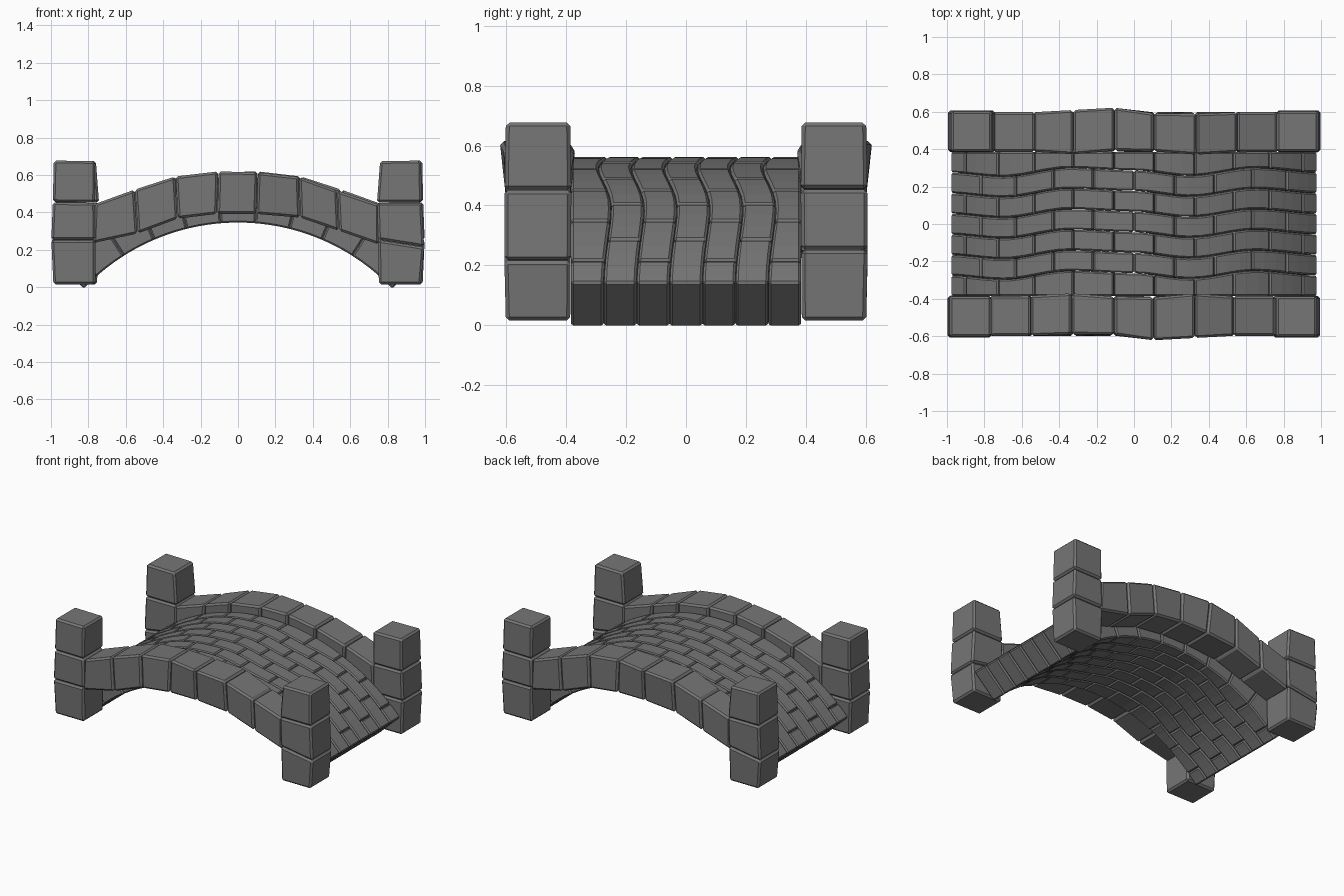
import bpy, bmesh, math
from mathutils import Vector

if "Cube" in bpy.data.objects:
    bpy.data.objects.remove(bpy.data.objects["Cube"])

grey = bpy.data.materials.new("dark_stone")
grey.diffuse_color = (.18, .18, .18, 1)
grey.use_nodes = True
grey.node_tree.nodes["Principled BSDF"].inputs["Base Color"].default_value = grey.diffuse_color


def stones(name, blocks, gap, bevel):
    """Each block is a list of 4-point sections, lofted, capped and bevelled."""
    bm = bmesh.new()
    for block in blocks:
        secs = [[Vector(p) for p in sec] for sec in block]
        # pull the end sections in so neighbouring stones leave a joint
        first = [p + (q - p).normalized() * gap / 2 for p, q in zip(secs[0], secs[1])]
        last = [p + (q - p).normalized() * gap / 2 for p, q in zip(secs[-1], secs[-2])]
        secs[0], secs[-1] = first, last
        rings = [[bm.verts.new(p) for p in sec] for sec in secs]
        bm.faces.new(rings[0][::-1])
        bm.faces.new(rings[-1])
        for a, b in zip(rings, rings[1:]):
            for i in range(4):
                j = (i + 1) % 4
                bm.faces.new((a[i], a[j], b[j], b[i]))
    bmesh.ops.recalc_face_normals(bm, faces=bm.faces)
    me = bpy.data.meshes.new(name)
    bm.to_mesh(me)
    bm.free()
    me.materials.append(grey)
    ob = bpy.data.objects.new(name, me)
    bpy.context.collection.objects.link(ob)
    mod = ob.modifiers.new("chipped_edges", 'BEVEL')
    mod.width, mod.segments = bevel, 1
    mod.limit_method, mod.angle_limit = 'ANGLE', math.radians(40)
    return ob


def steps(chain):
    return list(zip(chain, chain[1:]))


def turned(chain):
    """The back side is the front side turned half a circle about z."""
    return [[(-x, -y, z) for x, y, z in sec] for sec in chain]


# Corner posts: x left, z left, x right, z right, outer y, inner y per joint
left_post = [(-.987, .014, -.763, .014, -.602, -.387), (-.998, .252, -.763, .252, -.607, -.385),
             (-.990, .455, -.765, .452, -.606, -.383), (-.985, .678, -.763, .675, -.602, -.387)]
right_post = [(.753, .014, .978, .014, -.602, -.387), (.750, .254, .995, .215, -.607, -.385),
              (.743, .452, .983, .452, -.606, -.383), (.760, .675, .978, .678, -.602, -.387)]


def post_chain(rows):
    return [[(xl, yo, zl), (xr, yo, zr), (xr, yi, zr), (xl, yi, zl)]
            for xl, zl, xr, zr, yo, yi in rows]


for side, rows in (("left", left_post), ("right", right_post)):
    other = "right" if side == "left" else "left"
    stones(f"front_{side}_post", steps(post_chain(rows)), .002, .012)
    stones(f"back_{other}_post", steps(turned(post_chain(rows))), .002, .012)

# Parapet arches: x top, z top, x bottom, z bottom, top outer y, top inner y per joint
parapet = [(-.765, .445, -.775, .236, -.598, -.385), (-.552, .522, -.537, .287, -.598, -.383),
           (-.335, .592, -.322, .367, -.59, -.370), (-.105, .619, -.112, .392, -.592, -.388),
           (.105, .614, .098, .392, -.623, -.392), (.325, .590, .332, .372, -.61, -.372),
           (.530, .517, .540, .302, -.598, -.386), (.755, .442, .755, .228, -.598, -.386)]
arch = [[(xb, -.598, zb), (xt, yo, zt), (xt, yi, zt), (xb, -.386, zb)]
        for xt, zt, xb, zb, yo, yi in parapet]
stones("front_parapet", steps(arch), .003, .012)
stones("back_parapet", steps(turned(arch)), .003, .012)

# Arched deck of wavy staggered brick rows
R_OUT, R_IN, HALF, CZ, N = 1.355, 1.139, .81, -.793, 10
WAVE = [(-1, 0), (-.7, -.022), (-.35, .025), (0, .012), (.3, -.018), (.65, .025), (1, 0)]


def wave(x):
    for (x0, w0), (x1, w1) in zip(WAVE, WAVE[1:]):
        if x <= x1:
            t = (x - x0) / (x1 - x0)
            return w0 + (w1 - w0) * t * t * (3 - 2 * t)
    return 0


def deck_section(t, y0, y1):
    pts = []
    for r, y in ((R_IN, y0), (R_OUT, y0), (R_OUT, y1), (R_IN, y1)):
        w = 0 if abs(y) > .36 else wave(R_OUT * math.sin(t))
        pts.append((r * math.sin(t), y + w, CZ + r * math.cos(t)))
    return pts


pitch = 2 * HALF / N
for row in range(7):
    y0, y1 = -.385 + .11 * row + .001, -.385 + .11 * (row + 1) - .001
    if row % 2:
        joints = [-HALF + pitch * i for i in range(N + 1)]
    else:
        joints = [-HALF] + [-HALF + pitch * (i + .5) for i in range(N)] + [HALF]
    bricks = [[deck_section(a + (b - a) * k / 3, y0, y1) for k in range(4)]
              for a, b in steps(joints)]
    stones(f"deck_row_{row + 1}", bricks, .002, .008)
